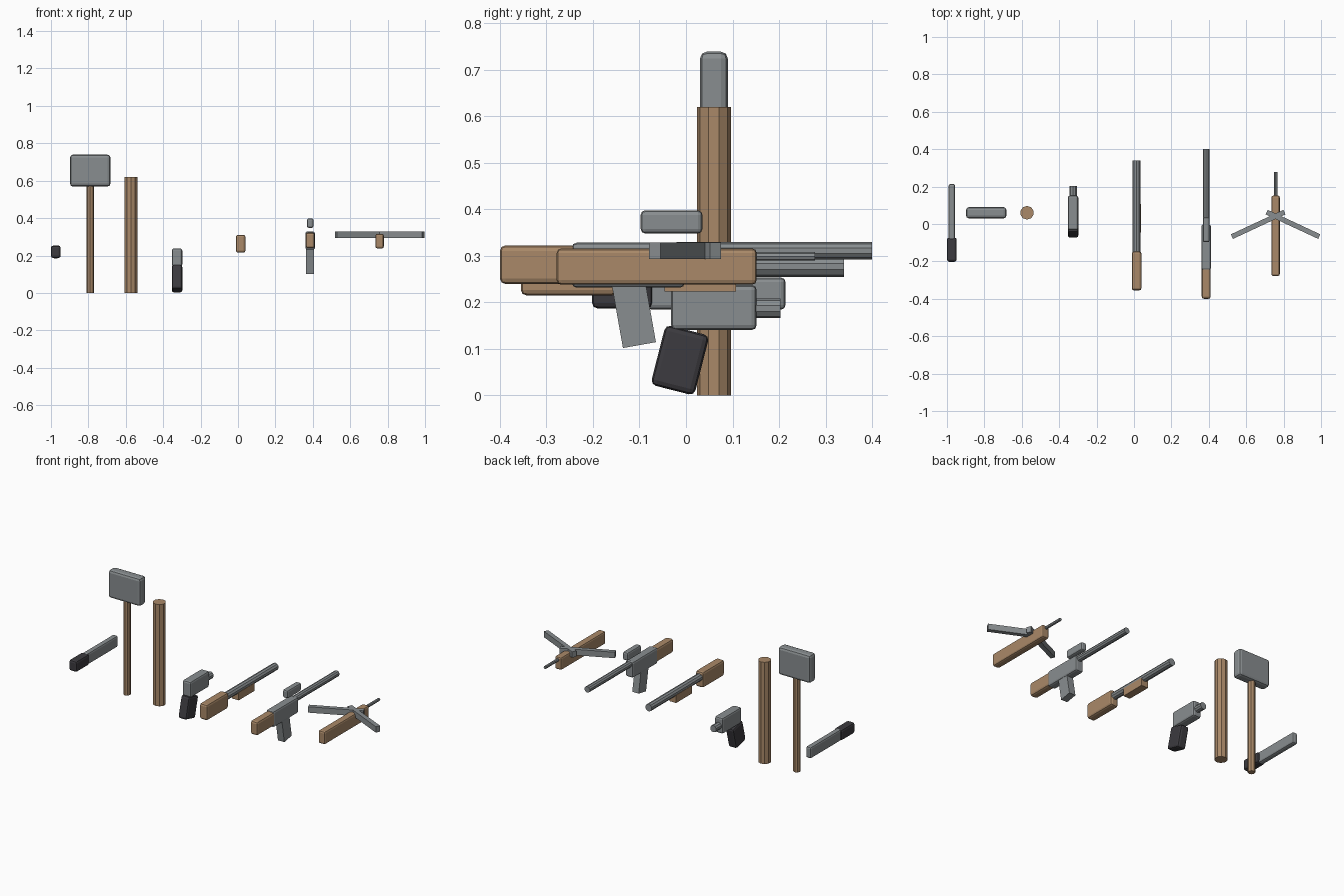
import bpy, bmesh, math
from mathutils import Matrix

if "Cube" in bpy.data.objects:
    bpy.data.objects.remove(bpy.data.objects["Cube"])


def material(name, rgb):
    m = bpy.data.materials.new(name)
    m.use_nodes = True
    m.diffuse_color = (*rgb, 1)
    m.node_tree.nodes["Principled BSDF"].inputs["Base Color"].default_value = (*rgb, 1)
    return m


STEEL = material("grey steel", (0.25, 0.27, 0.28))
WOOD = material("brown wood", (0.40, 0.25, 0.14))
GRIP = material("black grip", (0.045, 0.043, 0.05))


def finish(name, bm, mat, loc, rot=(0, 0, 0)):
    mesh = bpy.data.meshes.new(name)
    bm.to_mesh(mesh)
    bm.free()
    mesh.materials.append(mat)
    ob = bpy.data.objects.new(name, mesh)
    ob.location, ob.rotation_euler = loc, rot
    bpy.context.collection.objects.link(ob)
    return ob


def box(name, mat, loc, size, bevel=0.0, rot=(0, 0, 0)):
    """Box given by centre and size, with optional rounded edges."""
    bm = bmesh.new()
    bmesh.ops.create_cube(bm, size=1)
    bmesh.ops.scale(bm, vec=size, verts=bm.verts)
    ob = finish(name, bm, mat, loc, rot)
    if bevel:
        mod = ob.modifiers.new("rounded edges", "BEVEL")
        mod.width, mod.segments = bevel, 2
    return ob


def rod(name, mat, start, length, radius, sides=10, along_y=False):
    """Faceted cylinder rising in z, or running back in y, from its start."""
    bm = bmesh.new()
    bmesh.ops.create_cone(bm, cap_ends=True, segments=sides, radius1=radius,
                          radius2=radius, depth=length,
                          matrix=Matrix.Translation((0, 0, length / 2)))
    rot = (-math.pi / 2, 0, 0) if along_y else (0, 0, 0)
    return finish(name, bm, mat, start, rot)


# Knife
x = -0.974
box("knife_handle", GRIP, (x, -0.137, 0.22), (0.052, 0.13, 0.066), 0.012)
box("knife_blade", STEEL, (x, 0.065, 0.219), (0.034, 0.298, 0.069), 0.01)

# Sledgehammer
x = -0.79
rod("hammer_handle", WOOD, (x, 0.06, 0), 0.6, 0.021, 8)
box("hammer_head", STEEL, (x, 0.06, 0.654), (0.216, 0.06, 0.17), 0.015)

# Plain wooden post
rod("wooden_post", WOOD, (-0.572, 0.06, 0), 0.62, 0.0365)

# Pistol
x = -0.326
box("pistol_body", STEEL, (x, 0.06, 0.189), (0.056, 0.184, 0.097), 0.011)
rod("pistol_barrel", STEEL, (x, 0.1, 0.187), 0.103, 0.021, along_y=True)
box("pistol_grip", GRIP, (x, -0.013, 0.076), (0.056, 0.097, 0.133), 0.012, (-0.25, 0, 0))

# Pump shotgun
x = 0.014
box("shotgun_stock", WOOD, (x, -0.251, 0.263), (0.052, 0.208, 0.096), 0.012)
rod("shotgun_barrel", STEEL, (x, -0.16, 0.277), 0.5, 0.022, along_y=True)
box("shotgun_pump", WOOD, (x, 0.031, 0.247), (0.046, 0.154, 0.048))

# Scoped rifle
x = 0.386
box("rifle_stock", WOOD, (x, -0.305, 0.281), (0.048, 0.19, 0.083), 0.012)
box("rifle_receiver", STEEL, (x, -0.124, 0.28), (0.052, 0.243, 0.097), 0.011)
rod("rifle_barrel", STEEL, (x, -0.02, 0.311), 0.42, 0.0185, along_y=True)
box("rifle_magazine", STEEL, (x, -0.114, 0.187), (0.043, 0.072, 0.16), 0, (0.175, 0, 0))
box("rifle_scope", STEEL, (x, -0.031, 0.373), (0.036, 0.133, 0.05), 0.01)

# Crossbow
x = 0.757
box("crossbow_stock", WOOD, (x, -0.063, 0.277), (0.045, 0.43, 0.078), 0.01)
rod("crossbow_bolt", STEEL, (x, 0.05, 0.299), 0.227, 0.009, 8, along_y=True)
for side, label in ((1, "left"), (-1, "right")):
    box("crossbow_limb_" + label, STEEL, (x + side * 0.093, -0.002, 0.311),
        (0.31, 0.027, 0.036), 0, (0, 0, -side * math.radians(25)))
